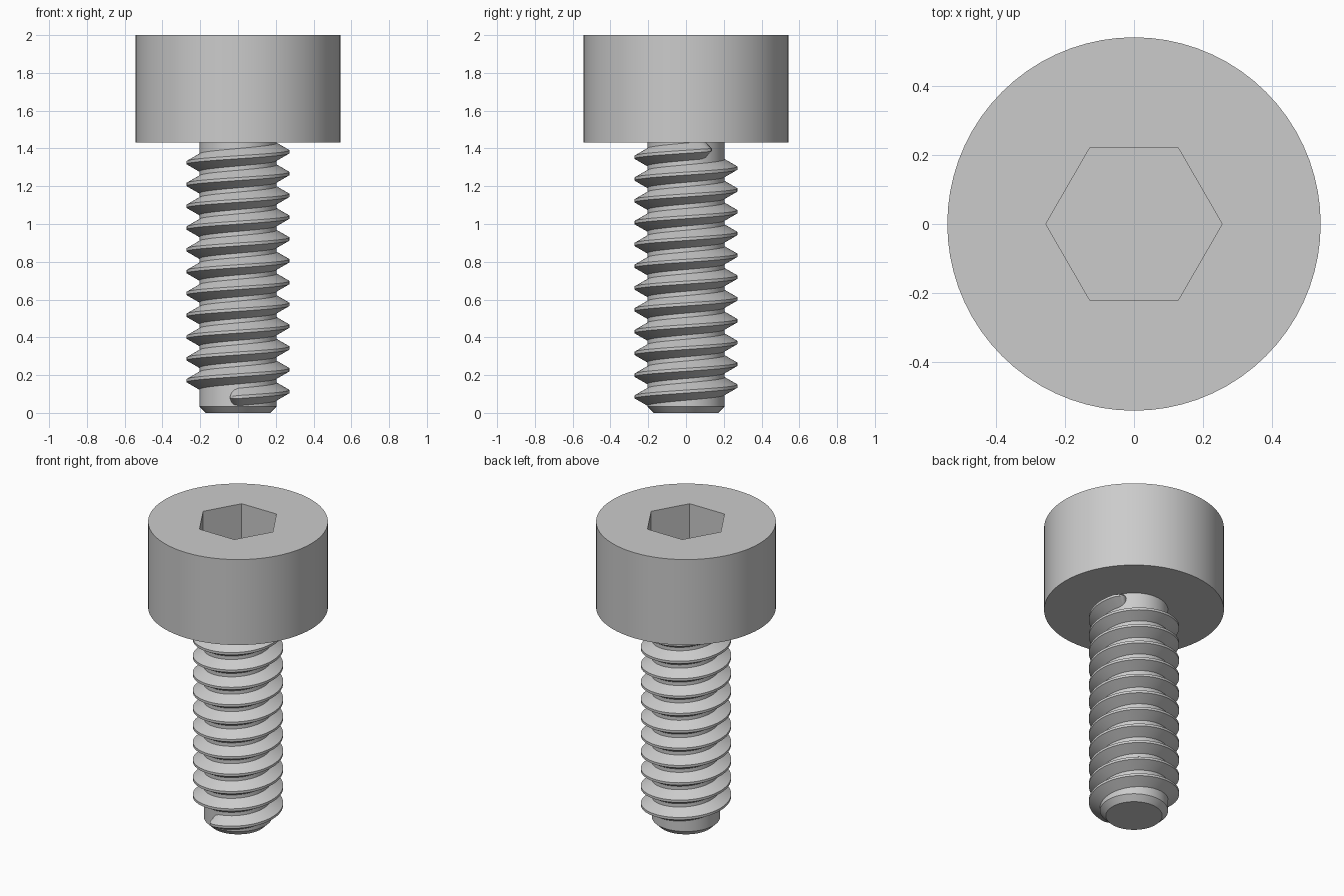
import bpy, bmesh
from math import sin, cos, pi, radians, sqrt, ceil

if "Cube" in bpy.data.objects:
    bpy.data.objects.remove(bpy.data.objects["Cube"], do_unlink=True)

steel = bpy.data.materials.new("grey steel")
GREY = (0.6, 0.6, 0.6, 1)
steel.use_nodes = True
steel.diffuse_color = GREY
for node in steel.node_tree.nodes:
    if node.type == 'BSDF_PRINCIPLED':
        node.inputs["Base Color"].default_value = GREY

SEG = 72


def ring(bm, radius, z, sides=SEG):
    return [bm.verts.new((radius * cos(2 * pi * i / sides),
                          radius * sin(2 * pi * i / sides), z)) for i in range(sides)]


def skin(bm, a, b):
    """Quads between two closed rings of equal count."""
    n = len(a)
    for i in range(n):
        j = (i + 1) % n
        bm.faces.new((a[i], a[j], b[j], b[i]))


def finish(bm, name):
    bmesh.ops.recalc_face_normals(bm, faces=bm.faces)
    mesh = bpy.data.meshes.new(name)
    bm.to_mesh(mesh)
    bm.free()
    mesh.materials.append(steel)
    obj = bpy.data.objects.new(name, mesh)
    bpy.context.collection.objects.link(obj)
    bpy.ops.object.select_all(action='DESELECT')
    obj.select_set(True)
    bpy.context.view_layer.objects.active = obj
    bpy.ops.object.shade_smooth_by_angle(angle=radians(30))
    return obj


# Cylindrical head with a hexagonal socket
bm = bmesh.new()
under, top = ring(bm, 0.542, 1.432), ring(bm, 0.542, 2.0)
rim, floor = ring(bm, 0.256, 2.0, 6), ring(bm, 0.256, 1.7, 6)
bm.faces.new(under)
skin(bm, under, top)
step = SEG // 6
for k in range(6):
    arc = [top[(k * step + i) % SEG] for i in range(step + 1)]
    bm.faces.new(arc + [rim[(k + 1) % 6], rim[k]])
skin(bm, rim, floor)
bm.faces.new(floor)
finish(bm, "socket_head")

# Shank core with a chamfered tip
bm = bmesh.new()
CORE = 0.205
rings = [ring(bm, r, z) for r, z in ((0.17, 0), (CORE, 0.035), (CORE, 1.5))]
for a, b in zip(rings, rings[1:]):
    skin(bm, a, b)
bm.faces.new(rings[0])
bm.faces.new(rings[-1])
finish(bm, "shank")

# Right-handed helical thread, rounded off into the core at both ends
PITCH, Z0 = 0.1154, 0.113          # Z0 is the height of the first crest on +x
INNER, OUTER = 0.195, 0.272
START, END, FADE = -102, 11 * 360 + 37, 13    # degrees
bm = bmesh.new()
sections = []
count = ceil((END - START) / 5)
angles = [START + FADE * t for t in (0.003, 0.03, 0.1, 0.25, 0.5)]
angles += [START + FADE + (END - START - 2 * FADE) * i / count for i in range(count + 1)]
angles += [END - FADE * t for t in (0.5, 0.25, 0.1, 0.03, 0.003)]
for deg in angles:
    inset = min(1, (deg - START) / FADE, (END - deg) / FADE)
    s = sqrt(max(0, 1 - (1 - inset) ** 2))
    a, z = radians(deg), Z0 + PITCH * deg / 360
    crest = INNER + (OUTER - INNER) * s
    sections.append([bm.verts.new((r * cos(a), r * sin(a), z + h * s))
                     for r, h in ((INNER, -0.052), (crest, -0.008),
                                  (crest, 0.008), (INNER, 0.052))])
for a, b in zip(sections, sections[1:]):
    skin(bm, a, b)
bm.faces.new(sections[0])
bm.faces.new(sections[-1])
finish(bm, "thread")
